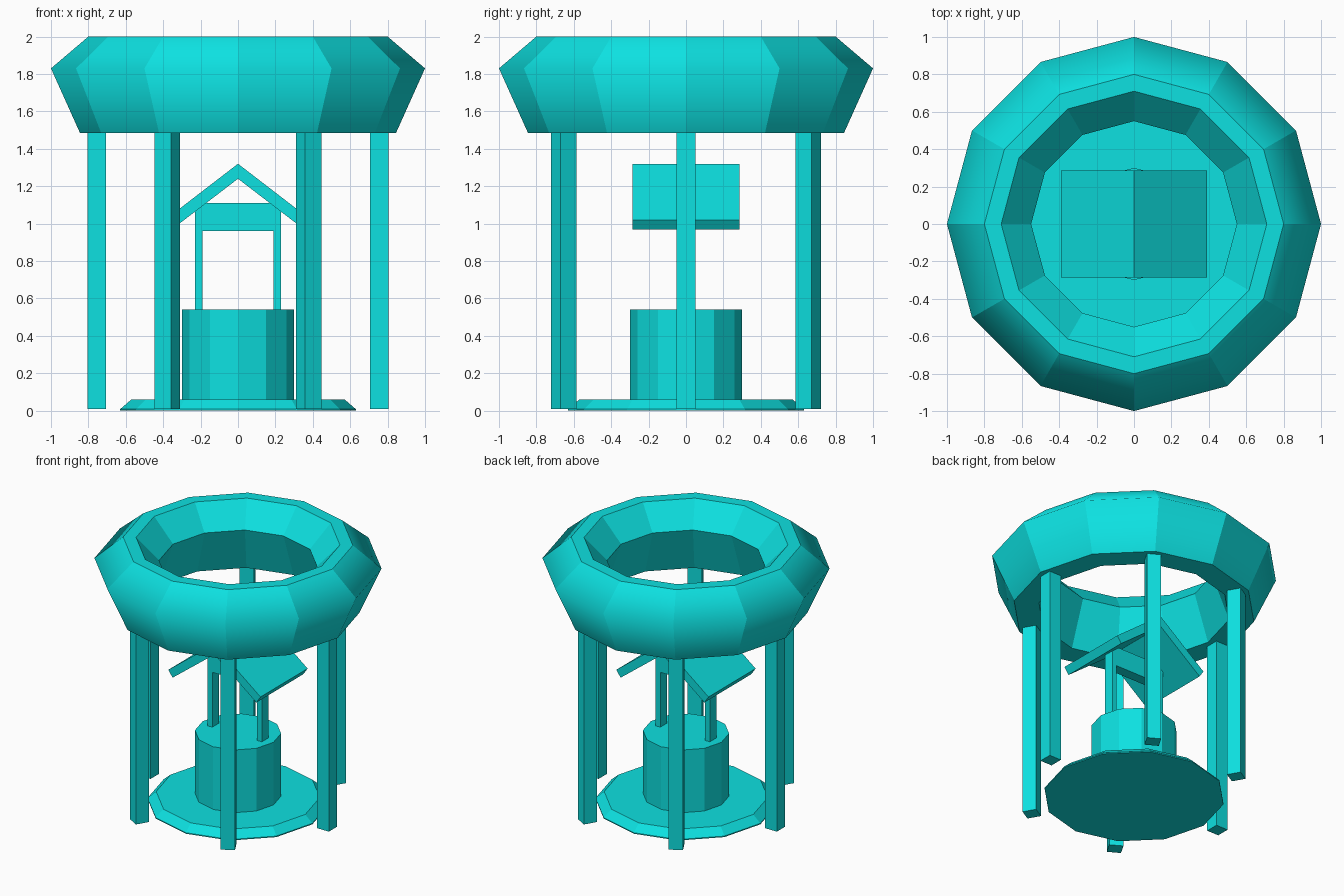
import bpy, bmesh, math
from mathutils import Matrix

cube = bpy.data.objects.get("Cube")
if cube:
    bpy.data.objects.remove(cube, do_unlink=True)

COLOR = (0.004, 0.75, 0.75, 1)
mat = bpy.data.materials.new("turquoise")
mat.use_nodes = True
mat.diffuse_color = COLOR
mat.node_tree.nodes["Principled BSDF"].inputs["Base Color"].default_value = COLOR

SIDES = 12


def finish(name, bm):
    bmesh.ops.recalc_face_normals(bm, faces=bm.faces)
    me = bpy.data.meshes.new(name)
    bm.to_mesh(me)
    bm.free()
    me.materials.append(mat)
    ob = bpy.data.objects.new(name, me)
    bpy.context.collection.objects.link(ob)
    return ob


def lathe(name, profile, closed, smooth_ring=None):
    """Turn (radius, height) points; a closed profile makes a ring, an open one is capped."""
    bm = bmesh.new()
    rings = []
    for r, z in profile:
        angles = [math.tau * i / SIDES for i in range(SIDES)]
        rings.append([bm.verts.new((r * math.cos(a), r * math.sin(a), z)) for a in angles])
    pairs = list(zip(rings, rings[1:]))
    if closed:
        pairs.append((rings[-1], rings[0]))
    else:
        bm.faces.new(rings[0])
        bm.faces.new(rings[-1])
    for lo, hi in pairs:
        for i in range(SIDES):
            j = (i + 1) % SIDES
            bm.faces.new((lo[i], lo[j], hi[j], hi[i]))
    # Only the chosen ring of edges is blended, every other edge stays crisp
    if smooth_ring is not None:
        soft = set(rings[smooth_ring])
        for f in bm.faces:
            f.smooth = True
        for e in bm.edges:
            e.smooth = all(v in soft for v in e.verts)
    return finish(name, bm)


def box(name, size, center, angle=0):
    bm = bmesh.new()
    bmesh.ops.create_cube(bm, size=1)
    m = Matrix.Rotation(angle, 4, 'Z') @ Matrix.Translation(center) @ Matrix.Diagonal((*size, 1))
    bm.transform(m)
    return finish(name, bm)


# Ring on top
lathe("top_ring", [(0.845, 1.485), (1, 1.83), (0.8, 2), (0.71, 2), (0.55, 1.83), (0.67, 1.485)],
      True, smooth_ring=1)

# Six legs under the ring
for k in range(6):
    box(f"leg_{k + 1}", (0.1, 0.1, 1.48), (0.755, 0, 0.75), math.tau * k / 6)

# Base plate and well drum
lathe("base_plate", [(0.63, 0), (0.63, 0.008), (0.57, 0.06)], False)
lathe("well_drum", [(0.3, 0.055), (0.3, 0.54)], False)

# Frame over the well
for side, s in (("left", 1), ("right", -1)):
    box(f"{side}_post", (0.04, 0.08, 0.5), (s * 0.21, 0, 0.78))
box("crossbeam", (0.46, 0.08, 0.15), (0, 0, 1.035))

# Gabled roof
outline = [(0, 1.32), (0.39, 1.02), (0.355, 0.968), (0, 1.24), (-0.355, 0.968), (-0.39, 1.02)]
bm = bmesh.new()
for half in (outline[:4], [outline[0]] + outline[3:]):
    face = bm.faces.new([bm.verts.new((x, -0.285, z)) for x, z in half])
bmesh.ops.remove_doubles(bm, verts=bm.verts, dist=0.0001)
out = bmesh.ops.extrude_face_region(bm, geom=bm.faces[:])
bmesh.ops.translate(bm, vec=(0, 0.57, 0),
                    verts=[g for g in out["geom"] if isinstance(g, bmesh.types.BMVert)])
inner = [f for f in bm.faces if all(abs(v.co.x) < 0.001 for v in f.verts)]
bmesh.ops.delete(bm, geom=inner, context='FACES_ONLY')
finish("roof", bm)
